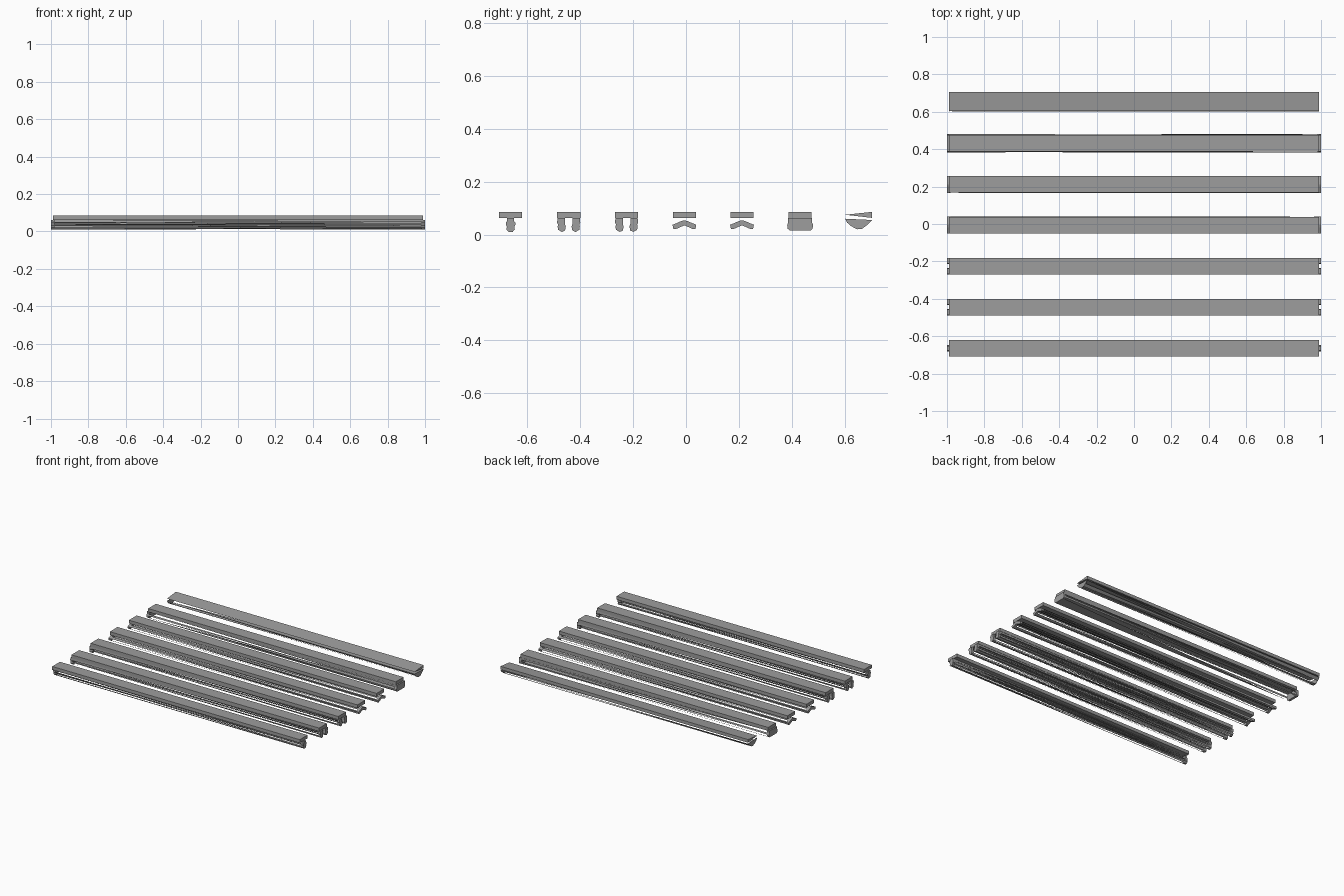
import bpy, bmesh

if "Cube" in bpy.data.objects:
    bpy.data.objects.remove(bpy.data.objects["Cube"])

grey = bpy.data.materials.new("mid grey")
grey.diffuse_color = (0.34, 0.34, 0.34, 1)
grey.use_nodes = True
grey.node_tree.nodes["Principled BSDF"].inputs["Base Color"].default_value = grey.diffuse_color


def finish(bm, name):
    me = bpy.data.meshes.new(name)
    bm.to_mesh(me)
    bm.free()
    me.materials.append(grey)
    ob = bpy.data.objects.new(name, me)
    bpy.context.collection.objects.link(ob)


def prism(bm, pts, x0, x1):
    # closed prism of a (y, z) profile along x
    a = [bm.verts.new((x0, y, z)) for y, z in pts]
    b = [bm.verts.new((x1, y, z)) for y, z in pts]
    n = len(pts)
    faces = [bm.faces.new(a), bm.faces.new(b)]
    for i in range(n):
        faces.append(bm.faces.new((a[i], a[(i + 1) % n], b[(i + 1) % n], b[i])))
    bmesh.ops.recalc_face_normals(bm, faces=faces)


def slivers(bm, pts, flip):
    # long thin wall triangles: wide at one end, pointing to the upper corner at the other
    n = len(pts)
    area = sum(pts[i][0] * pts[(i + 1) % n][1] - pts[(i + 1) % n][0] * pts[i][1] for i in range(n))
    for i in range(n):
        p, q = pts[i], pts[(i + 1) % n]
        end = -0.99 if (i + flip) % 2 else 0.99
        tip = p if p[1] > q[1] else q
        tri = [(end, *p), (end, *q), (-end, *tip)]
        if (end < 0) != (area < 0):
            tri.reverse()
        bm.faces.new([bm.verts.new(v) for v in tri])


def mirrored(half):
    return half + [(-y, z) for y, z in reversed(half) if abs(y) > 1e-6]


def shift(pts, dy):
    return [(y + dy, z) for y, z in pts]


# seal cross-sections, relative to the strip centre
stem = mirrored([(0.013, 0.062), (0.013, 0.05), (0.018, 0.046), (0.018, 0.036),
                 (0.014, 0.03), (0.016, 0.02), (0.008, 0.01)])
leg = [(0.014, 0.062), (0.014, 0.04), (0.011, 0.03), (0.014, 0.015), (0.026, 0.01),
       (0.04, 0.018), (0.042, 0.03), (0.04, 0.038), (0.044, 0.046), (0.042, 0.062)]
legs = [leg, [(-y, z) for y, z in reversed(leg)]]
chevron = [(0, 0.054), (0.012, 0.051), (0.028, 0.044), (0.045, 0.037), (0.042, 0.022),
           (0.034, 0.02), (0.016, 0.028), (0, 0.035)]
chevron = chevron + [(-y, z) for y, z in reversed(chevron[1:-1])]
block = mirrored([(0.045, 0.062), (0.045, 0.047), (0.049, 0.036), (0.047, 0.022),
                  (0.04, 0.016)])
scoop = [(-0.053, 0.06), (0.05, 0.055), (0.032, 0.037), (0.012, 0.022), (-0.008, 0.02),
         (-0.03, 0.032), (-0.045, 0.045)]

strips = [("stem", -0.664, [stem]), ("twin_leg_front", -0.444, legs),
          ("twin_leg_rear", -0.225, legs), ("chevron_front", -0.006, [chevron]),
          ("chevron_rear", 0.212, [chevron]), ("block", 0.432, [block]),
          ("scoop", 0.655, [scoop])]

flat = [(-0.044, 0.062), (0.044, 0.062), (0.044, 0.086), (-0.044, 0.086)]
wedge = [(-0.052, 0.075), (0.05, 0.063), (0.05, 0.086)]

for name, dy, profiles in strips:
    # backing strip on top
    bm = bmesh.new()
    prism(bm, shift(wedge if name == "scoop" else flat, dy), -0.99, 0.99)
    finish(bm, name + "_backing")
    # seal ends and thin walls below
    bm = bmesh.new()
    for k, prof in enumerate(profiles):
        pts = shift(prof, dy)
        inner, outer = (0.99, 0.99) if name == "scoop" else (0.985, 1.0)
        for s in (-1, 1):
            prism(bm, pts, s * (inner - 0.003), s * outer)
        slivers(bm, pts, k)
    finish(bm, name + "_seal")
